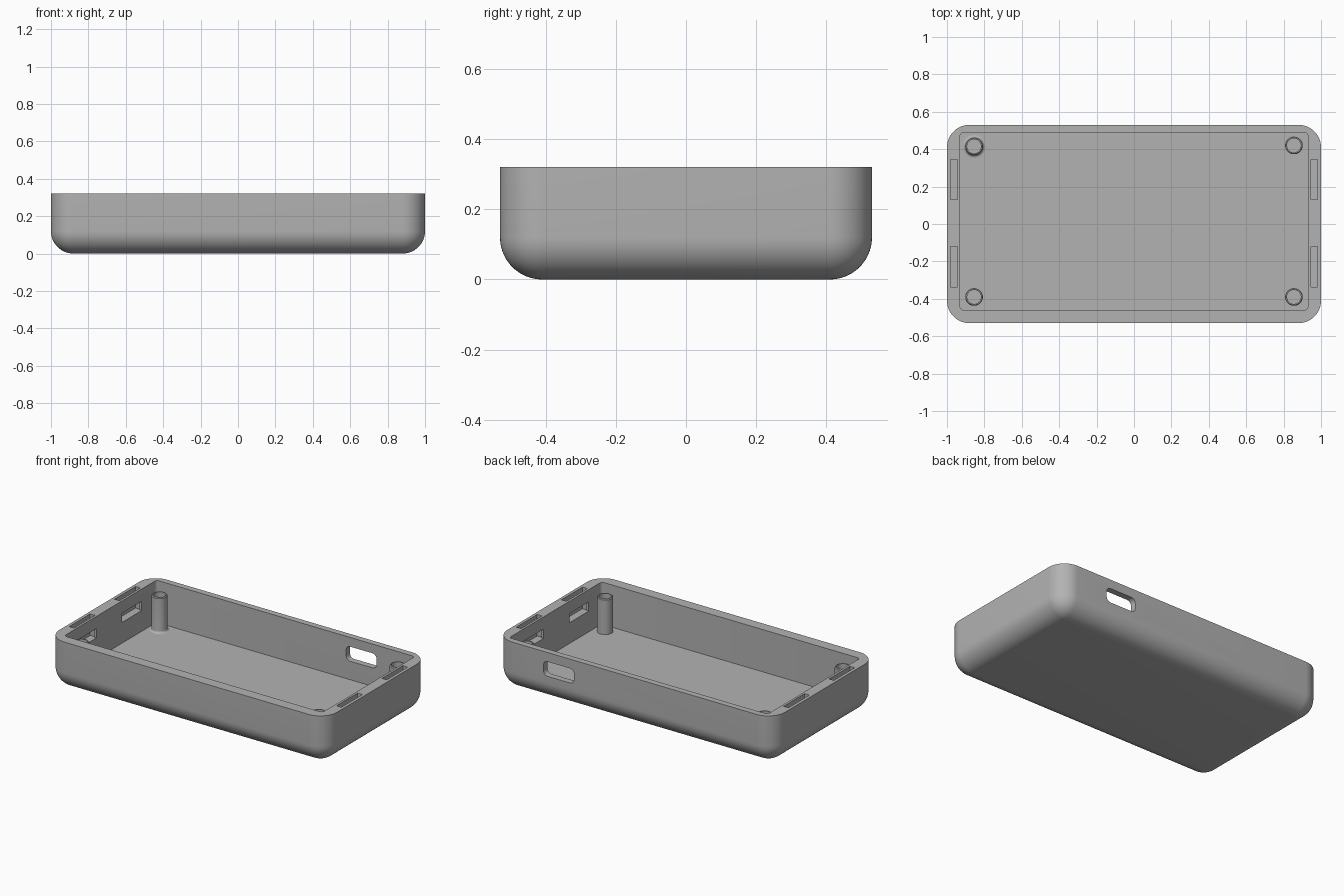
import bpy, bmesh, math
from mathutils import Vector, Matrix

old = bpy.data.objects.get("Cube")
if old:
    bpy.data.objects.remove(old, do_unlink=True)

grey = bpy.data.materials.new("plain grey")
grey.use_nodes = True
grey.diffuse_color = (0.45, 0.45, 0.45, 1)
grey.node_tree.nodes["Principled BSDF"].inputs["Base Color"].default_value = (0.45, 0.45, 0.45, 1)


def add_object(name, bm):
    bmesh.ops.recalc_face_normals(bm, faces=bm.faces[:])
    mesh = bpy.data.meshes.new(name)
    bm.to_mesh(mesh)
    bm.free()
    mesh.materials.append(grey)
    obj = bpy.data.objects.new(name, mesh)
    bpy.context.collection.objects.link(obj)
    return obj


def smooth(obj):
    bpy.ops.object.select_all(action="DESELECT")
    obj.select_set(True)
    bpy.context.view_layer.objects.active = obj
    bpy.ops.object.shade_smooth_by_angle(angle=math.radians(30))


def box(name, lo, hi, radius=0, segments=8, pick=lambda edge: True):
    """Box between two corners, with the picked edges rounded."""
    lo, hi = Vector(lo), Vector(hi)
    size = hi - lo
    bm = bmesh.new()
    bmesh.ops.create_cube(bm, size=1, matrix=Matrix.Translation((lo + hi) / 2) @ Matrix.Diagonal((*size, 1)))
    if radius:
        edges = [e for e in bm.edges if pick(e)]
        bmesh.ops.bevel(bm, geom=edges, offset=radius, segments=segments, profile=0.5, affect="EDGES")
    return add_object(name, bm)


def along(axis):
    return lambda e: abs((e.verts[0].co - e.verts[1].co)[axis]) > 1e-4


def cut(target, cutter):
    cutter.hide_render = True
    mod = target.modifiers.new("cut", "BOOLEAN")
    mod.operation = "DIFFERENCE"
    mod.solver = "EXACT"
    mod.object = cutter
    bpy.context.view_layer.objects.active = target
    bpy.ops.object.modifier_apply(modifier=mod.name)
    bpy.data.objects.remove(cutter, do_unlink=True)


def lathe(name, profile, place, steps=40):
    """Closed (radius, height) profile turned around z."""
    bm = bmesh.new()
    verts = [bm.verts.new((r, 0, z)) for r, z in profile]
    edges = [bm.edges.new((a, b)) for a, b in zip(verts, verts[1:])]
    bmesh.ops.spin(bm, geom=verts + edges, axis=(0, 0, 1), cent=(0, 0, 0),
                   angle=math.tau, steps=steps, use_duplicate=False)
    bmesh.ops.remove_doubles(bm, verts=bm.verts[:], dist=1e-5)
    bmesh.ops.translate(bm, verts=bm.verts[:], vec=place)
    obj = add_object(name, bm)
    smooth(obj)


HEIGHT, FLOOR = 0.32, 0.045

# Tray body, rounded everywhere except around its open top
body = box("tray_body", (-1, -0.53, 0), (1, 0.53, HEIGHT), 0.12, 14,
           lambda e: min(v.co.z for v in e.verts) < 0.01)

# Cavity
cut(body, box("cavity_cutter", (-0.93, -0.46, FLOOR), (0.93, 0.49, HEIGHT + 0.1), 0.02, 5, along(2)))

# Clip slots in the end rims, opening into the cavity through small windows
for side in (-1, 1):
    for y in (-0.228, 0.238):
        x0, x1 = sorted((side * 0.945, side * 0.98))
        cut(body, box("slot_cutter", (x0, y - 0.108, 0.18), (x1, y + 0.108, HEIGHT + 0.1)))
        x0, x1 = sorted((side * 0.9, side * 0.98))
        cut(body, box("window_cutter", (x0, y - 0.1, 0.18), (x1, y + 0.1, 0.24)))

# Cable port through the back wall
cut(body, box("port_cutter", (0.435, 0.4, 0.165), (0.655, 0.6, 0.26), 0.03, 6, along(1)))
smooth(body)

# Hollow screw posts, one of them with a flared foot
TOP, R, BORE = 0.275, 0.047, 0.037
shaft = [(R, TOP - 0.005), (R - 0.004, TOP), (BORE, TOP), (BORE, FLOOR + 0.02), (0, FLOOR + 0.02)]
foot = [(R + 0.015 * (1 - math.sin(a)), FLOOR + 0.015 * (1 - math.cos(a)))
        for a in (i * math.pi / 12 for i in range(7))]
for name, x, y in (("back_left", 0.855, 0.42), ("front_left", 0.855, -0.39), ("front_right", -0.855, -0.39)):
    lathe(name + "_post", [(R, FLOOR - 0.005)] + shaft, (x, y, 0))
lathe("back_right_post", foot + shaft, (-0.855, 0.415, 0))
